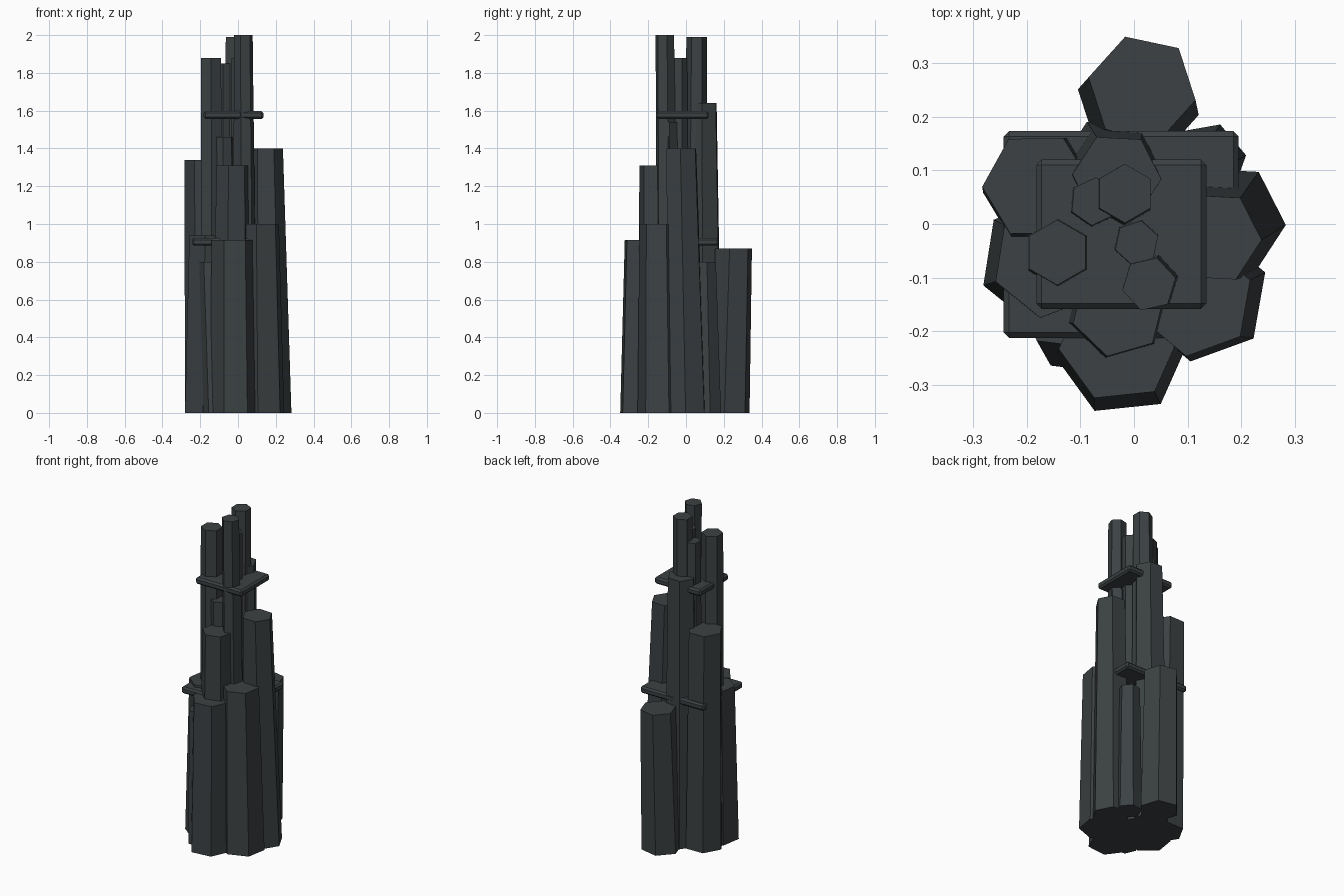
import bpy, bmesh, math
from mathutils import Vector

if "Cube" in bpy.data.objects:
    bpy.data.objects.remove(bpy.data.objects["Cube"])

stone = bpy.data.materials.new("dark_stone")
stone.diffuse_color = (0.045, 0.053, 0.056, 1)
stone.use_nodes = True
stone.node_tree.nodes["Principled BSDF"].inputs["Base Color"].default_value = stone.diffuse_color


def finish(bm, name):
    bmesh.ops.recalc_face_normals(bm, faces=bm.faces)
    mesh = bpy.data.meshes.new(name)
    bm.to_mesh(mesh)
    bm.free()
    mesh.materials.append(stone)
    ob = bpy.data.objects.new(name, mesh)
    bpy.context.collection.objects.link(ob)
    return ob


def column(name, base, r0, top, r1, height, turn):
    """Six-sided tapered column leaning from base centre to top centre."""
    bm = bmesh.new()
    rings = []
    for (cx, cy), r, z in ((base, r0, 0), (top, r1, height)):
        rings.append([bm.verts.new((cx + r * math.cos(math.radians(turn + 60 * i)),
                                    cy + r * math.sin(math.radians(turn + 60 * i)), z))
                      for i in range(6)])
    low, high = rings
    bm.faces.new(low[::-1])
    bm.faces.new(high)
    for i in range(6):
        j = (i + 1) % 6
        bm.faces.new((low[i], low[j], high[j], high[i]))
    return finish(bm, name)


def ledge(name, lo, hi):
    """Thin slab with bevelled edges."""
    bm = bmesh.new()
    bmesh.ops.create_cube(bm, size=1)
    lo, hi = Vector(lo), Vector(hi)
    for v in bm.verts:
        v.co = Vector([(lo[k] + hi[k]) / 2 + v.co[k] * (hi[k] - lo[k]) for k in range(3)])
    ob = finish(bm, name)
    mod = ob.modifiers.new("bevel", "BEVEL")
    mod.width = 0.01
    mod.segments = 1
    return ob


# outer ring of broad columns
column("back_column", (0.008, 0.227), 0.115, (0.015, 0.252), 0.102, 0.87, 48)
column("left_back_column", (-0.167, 0.06), 0.114, (-0.181, 0.071), 0.102, 1.34, 1)
column("right_column", (0.172, 0.004), 0.111, (0.150, -0.025), 0.088, 1.40, 57)
column("right_front_column", (0.127, -0.133), 0.125, (0.116, -0.141), 0.107, 1.00, 20)
column("front_column", (-0.023, -0.235), 0.124, (-0.028, -0.221), 0.113, 0.915, 6)
column("left_front_column", (-0.165, -0.070), 0.124, (-0.158, -0.069), 0.107, 0.94, 21)

# taller inner columns
column("inner_back_column", (-0.04, 0.097), 0.105, (-0.032, 0.088), 0.083, 1.64, 57)
column("inner_front_column", (-0.033, -0.150), 0.11, (-0.029, -0.161), 0.088, 1.31, 16)
column("core_column", (0.0, -0.02), 0.11, (0.0, -0.02), 0.1, 0.85, 0)

# small filler columns
column("low_front_filler", (-0.113, -0.208), 0.07, (-0.145, -0.17), 0.06, 0.80, 53)
column("low_back_filler", (0.135, 0.115), 0.075, (0.12, 0.10), 0.062, 0.80, 10)
column("mid_front_filler", (0.03, -0.09), 0.07, (0.03, -0.10), 0.055, 1.54, 12)
column("mid_left_filler", (-0.07, -0.06), 0.06, (-0.075, -0.075), 0.05, 1.46, 25)

# slim spires at the summit
column("left_spire", (-0.135, -0.055), 0.072, (-0.143, -0.053), 0.061, 1.88, 30)
column("back_spire", (-0.025, 0.045), 0.066, (-0.017, 0.057), 0.055, 1.99, 30)
column("back_left_spire", (-0.08, 0.035), 0.055, (-0.075, 0.042), 0.045, 1.85, 25)
column("centre_spire", (0.0, -0.03), 0.05, (0.005, -0.035), 0.042, 1.88, 18)
column("front_spire", (0.04, -0.095), 0.062, (0.028, -0.112), 0.051, 2.0, 13)

# rock ledges
ledge("lower_ledge", (-0.243, -0.212, 0.885), (0.195, 0.173, 0.926))
ledge("upper_ledge", (-0.182, -0.158, 1.556), (0.135, 0.120, 1.597))
